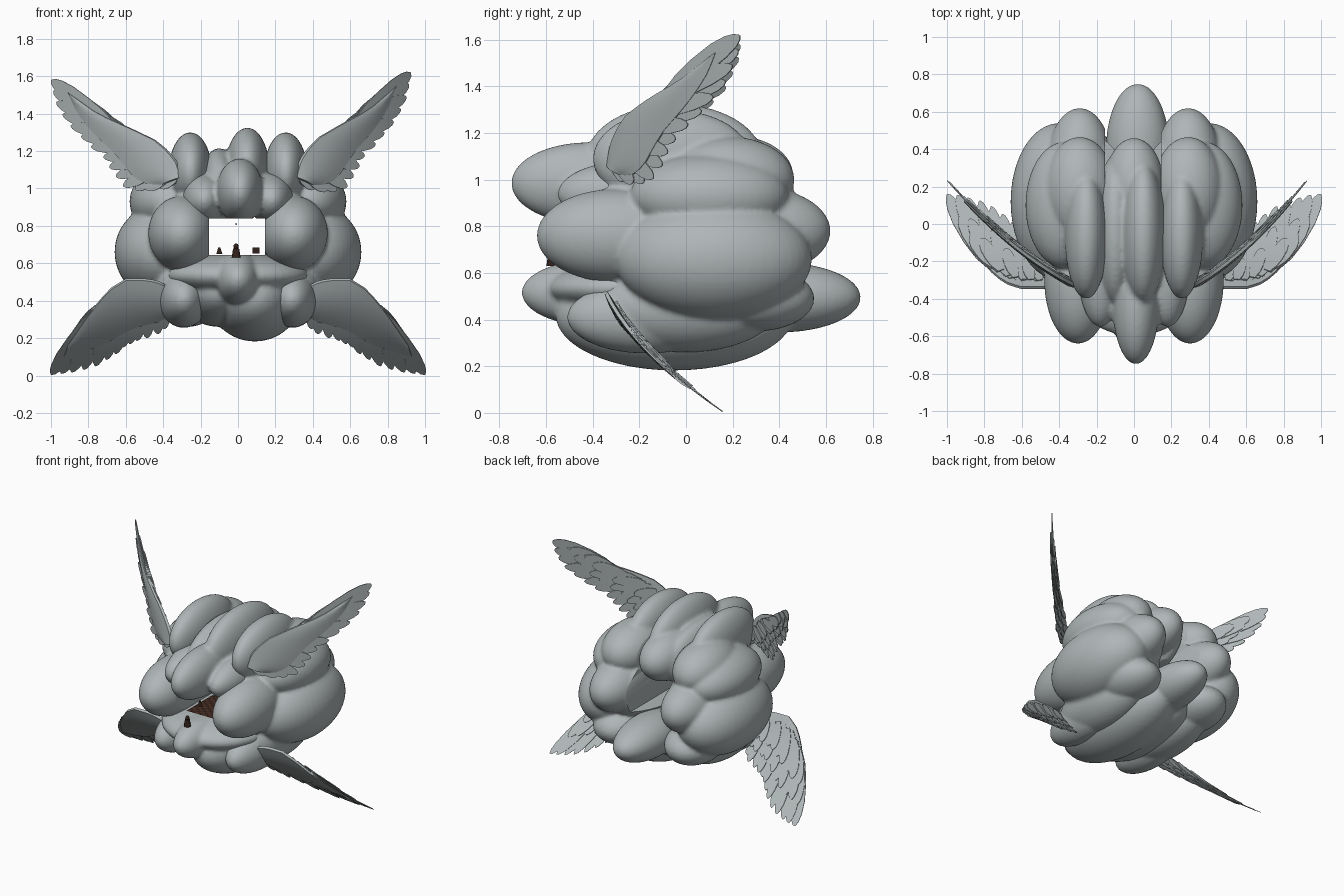
import bpy, bmesh, math
from mathutils import Vector, Matrix

if "Cube" in bpy.data.objects:
    bpy.data.objects.remove(bpy.data.objects["Cube"])


def material(name, rgb):
    m = bpy.data.materials.new(name)
    m.diffuse_color = (*rgb, 1)
    m.use_nodes = True
    m.node_tree.nodes["Principled BSDF"].inputs["Base Color"].default_value = m.diffuse_color
    return m


CLOUD = material("cloud_grey", (0.43, 0.47, 0.475))
DARK = material("dark_brown", (0.03, 0.014, 0.01))
WOOD = material("red_brown", (0.075, 0.03, 0.02))


def select(ob):
    bpy.ops.object.select_all(action='DESELECT')
    ob.select_set(True)
    bpy.context.view_layer.objects.active = ob


def finish(bm, name, *mats, smooth=None):
    bmesh.ops.recalc_face_normals(bm, faces=bm.faces)
    me = bpy.data.meshes.new(name)
    bm.to_mesh(me)
    bm.free()
    for m in mats:
        me.materials.append(m)
    ob = bpy.data.objects.new(name, me)
    bpy.context.collection.objects.link(ob)
    if smooth:
        select(ob)
        bpy.ops.object.shade_smooth_by_angle(angle=math.radians(smooth))
    return ob


def ball(bm, c, r, seg=48):
    mat = Matrix.Translation(c) @ Matrix.Diagonal((*r, 1))
    bmesh.ops.create_uvsphere(bm, u_segments=seg, v_segments=seg // 2, radius=1, matrix=mat)


def box(bm, c, s):
    bmesh.ops.create_cube(bm, size=1, matrix=Matrix.Translation(c) @ Matrix.Diagonal((*s, 1)))


# Cloud: overlapping lobes (centre, radii), fused and softened
centre_lobes = [
    ((0.01, -0.42, 0.985), (0.125, 0.33, 0.175)),
    ((0.05, -0.05, 1.09), (0.12, 0.38, 0.235)),
    ((-0.1, -0.03, 1.0), (0.11, 0.4, 0.215)),
    ((0.0, 0.2, 1.02), (0.16, 0.26, 0.17)),
    ((0.18, -0.24, 0.94), (0.12, 0.31, 0.14)),
    ((-0.18, -0.24, 0.94), (0.12, 0.31, 0.14)),
    ((0.0, -0.38, 0.515), (0.13, 0.325, 0.145)),
    ((0.0, -0.24, 0.535), (0.38, 0.36, 0.12)),
    ((0.09, -0.05, 0.42), (0.25, 0.51, 0.238)),
    ((-0.1, -0.05, 0.45), (0.22, 0.46, 0.19)),
    ((0.02, 0.4, 0.495), (0.17, 0.35, 0.15)),
]
side_lobes = [
    ((0.255, -0.06, 1.09), (0.115, 0.34, 0.21)),
    ((0.29, 0.18, 1.0), (0.19, 0.285, 0.185)),
    ((0.37, 0.1, 0.93), (0.21, 0.34, 0.18)),
    ((0.3, -0.3, 0.76), (0.18, 0.34, 0.2)),
    ((0.4, 0.12, 0.66), (0.26, 0.42, 0.26)),
    ((0.29, 0.3, 0.78), (0.18, 0.32, 0.19)),
    ((0.25, 0.1, 0.75), (0.26, 0.42, 0.25)),
    ((0.29, 0.3, 0.49), (0.19, 0.25, 0.14)),
    ((0.29, -0.17, 0.41), (0.135, 0.34, 0.155)),
    ((0.27, 0.0, 0.46), (0.2, 0.4, 0.2)),
]


def cloud(name, lobes, cut_top):
    """Fuse lobes, then cut the passage from its floor up to cut_top."""
    bm = bmesh.new()
    for c, r in lobes:
        ball(bm, c, r)
    ob = finish(bm, name, CLOUD)
    bm = bmesh.new()
    box(bm, (-0.005, 0, (0.645 + cut_top) / 2), (0.3, 3, cut_top - 0.645))
    cutter = finish(bm, name + "_cutter", CLOUD)
    cutter.hide_render = True
    select(ob)
    rm = ob.modifiers.new("fuse", 'REMESH')
    rm.mode, rm.voxel_size = 'VOXEL', 0.013
    sm = ob.modifiers.new("soften", 'SMOOTH')
    sm.factor, sm.iterations = 0.5, 3
    cut = ob.modifiers.new("passage", 'BOOLEAN')
    cut.operation, cut.object, cut.solver = 'DIFFERENCE', cutter, 'EXACT'
    for m in ("fuse", "soften", "passage"):
        bpy.ops.object.modifier_apply(modifier=m)
    bpy.ops.object.shade_smooth_by_angle(angle=math.radians(50))
    bpy.data.objects.remove(cutter)


cloud("cloud_centre", centre_lobes, 0.84)
cloud("cloud_sides", [((c[0] * s, c[1], c[2]), r) for c, r in side_lobes for s in (1, -1)], 1.6)


# Wings: outlines read in the front plane, then laid on a curved slanted sheet
def along(pts, t):
    f = min(max(t, 0), 1) * (len(pts) - 1)
    i = min(int(f), len(pts) - 2)
    return Vector(pts[i]).lerp(Vector(pts[i + 1]), f - i)


def feather(bm, a, b, w, place, depth):
    """Thin leaf-shaped plate made of cross strips, following the curved sheet."""
    d = b - a
    n = Vector((-d.y, d.x)).normalized() * w
    rings = []
    for t, k in ((0, 0.5), (0.25, 0.9), (0.5, 1), (0.75, 0.95), (0.9, 0.7), (0.97, 0.4), (1, 0.08)):
        p = a + d * t
        rings.append([bm.verts.new(place(p + n * k * s, depth + e))
                      for s, e in ((-1, 0), (1, 0), (1, 0.005), (-1, 0.005))])
    for r, q in zip(rings, rings[1:]):
        for i in range(4):
            bm.faces.new((r[i], r[(i + 1) % 4], q[(i + 1) % 4], q[i]))
    bm.faces.new(rings[0])
    bm.faces.new(rings[-1])


def covering(bm, lead, edge, place):
    """Smooth cambered front skin from the leading edge to mid feather."""
    nu, nv = 14, 6
    skins = []
    for sign in (1, -1):
        g = []
        for i in range(nu + 1):
            a, b = along(lead, i / nu), along(edge, i / nu)
            g.append([bm.verts.new(place(a.lerp(b, j / nv),
                      -sign * 0.018 * math.sin(math.pi * (0.12 + 0.88 * j / nv)) * (1 - 0.6 * i / nu)
                      + 0.004 * (1 - sign))) for j in range(nv + 1)])
        for i in range(nu):
            for j in range(nv):
                bm.faces.new((g[i][j], g[i + 1][j], g[i + 1][j + 1], g[i][j + 1]))
        skins.append(g)
    # close the rim between both skins
    f, g = skins
    rim = [(i, 0) for i in range(nu)] + [(nu, j) for j in range(nv)] + \
          [(i, nv) for i in range(nu, 0, -1)] + [(0, j) for j in range(nv, 0, -1)]
    for (a, b), (c, d) in zip(rim, rim[1:] + rim[:1]):
        bm.faces.new((f[a][b], f[c][d], g[c][d], g[a][b]))


def wing(name, lead, bases, trail, place):
    bm = bmesh.new()
    # three layered rows of feathers: count, reach, half width, depth
    for n, reach, w, depth in ((14, 1.0, 0.042, 0.002), (12, 0.74, 0.038, 0.012), (10, 0.5, 0.036, 0.022)):
        for i in range(n):
            t = i / (n - 1)
            a, b = along(bases, t), along(trail, t)
            feather(bm, a, a.lerp(b, reach), w * (1 - 0.25 * t), place, depth + 0.005 * (i % 2))
    edge = [along(bases, 1 - t / 8).lerp(along(trail, 1 - t / 8), 0.72) for t in range(9)]
    covering(bm, lead, edge, place)
    return finish(bm, name, CLOUD, smooth=30)


upper = dict(
    lead=[(0.31, 1.06), (0.335, 1.15), (0.38, 1.215), (0.44, 1.275), (0.56, 1.345), (0.7, 1.42), (0.84, 1.54)],
    bases=[(0.64, 1.355), (0.52, 1.28), (0.44, 1.22), (0.38, 1.15), (0.34, 1.07)],
    trail=[(0.925, 1.62), (0.915, 1.53), (0.88, 1.43), (0.82, 1.335), (0.75, 1.25), (0.67, 1.16),
           (0.635, 1.08), (0.58, 1.0), (0.5, 0.98), (0.42, 1.0)])
lower = dict(
    lead=[(0.34, 0.42), (0.4, 0.49), (0.48, 0.51), (0.6, 0.51), (0.69, 0.455), (0.79, 0.335), (0.91, 0.16)],
    bases=[(0.75, 0.35), (0.66, 0.43), (0.57, 0.46), (0.47, 0.46), (0.38, 0.42)],
    trail=[(1.0, 0.005), (0.9, 0.015), (0.78, 0.04), (0.67, 0.1), (0.6, 0.16),
           (0.53, 0.185), (0.42, 0.22), (0.36, 0.28)])


def place_upper(side):
    k = 1.13 if side < 0 else 1.0

    def f(p, d):
        x = 0.36 + (p[0] - 0.36) * k
        z = p[1] if side > 0 else 1.06 + (p[1] - 1.06) * 0.93
        t = p[0] - 0.34
        return Vector((side * (x - 0.68 * d), -0.32 + 0.58 * t + 0.6 * t * t + 0.73 * d, z))
    return f


def place_lower(side):
    def f(p, d):
        s = 0.5 - p[1]
        return Vector((side * p[0], -0.34 + 0.5 * s + s * s + 0.75 * d,
                       max(0, p[1] + 0.6 * d * min(1, p[1] * 8))))
    return f


for side, label in ((1, "right"), (-1, "left")):
    wing("upper_wing_" + label, place=place_upper(side), **upper)
    wing("lower_wing_" + label, place=place_lower(side), **lower)

# Chequered rug on the passage floor
bm = bmesh.new()
bmesh.ops.create_grid(bm, x_segments=8, y_segments=12, size=1,
                      matrix=Matrix.Translation((-0.005, -0.27, 0.652)) @ Matrix.Diagonal((0.12, 0.15, 1, 1)))
for i, f in enumerate(bm.faces):
    f.material_index = (i + i // 8) % 2
finish(bm, "rug", WOOD, DARK)

# Small seated figure at the front edge
bm = bmesh.new()
bmesh.ops.create_cone(bm, cap_ends=True, segments=16, radius1=0.024, radius2=0.016, depth=0.05,
                      matrix=Matrix.Translation((-0.01, -0.575, 0.655)))
ball(bm, (-0.01, -0.575, 0.69), (0.014, 0.014, 0.016), 16)
finish(bm, "seated_figure", DARK, smooth=40)

# Chest, small pot and hanging lamp
bm = bmesh.new()
box(bm, (0.097, -0.2, 0.668), (0.038, 0.05, 0.034))
finish(bm, "chest", DARK)
bm = bmesh.new()
bmesh.ops.create_cone(bm, cap_ends=True, segments=12, radius1=0.016, radius2=0.005, depth=0.035,
                      matrix=Matrix.Translation((-0.1, -0.3, 0.668)))
finish(bm, "pot", DARK, smooth=40)
bm = bmesh.new()
ball(bm, (-0.01, -0.3, 0.81), (0.005, 0.005, 0.005), 12)
finish(bm, "hanging_lamp", CLOUD, smooth=60)
